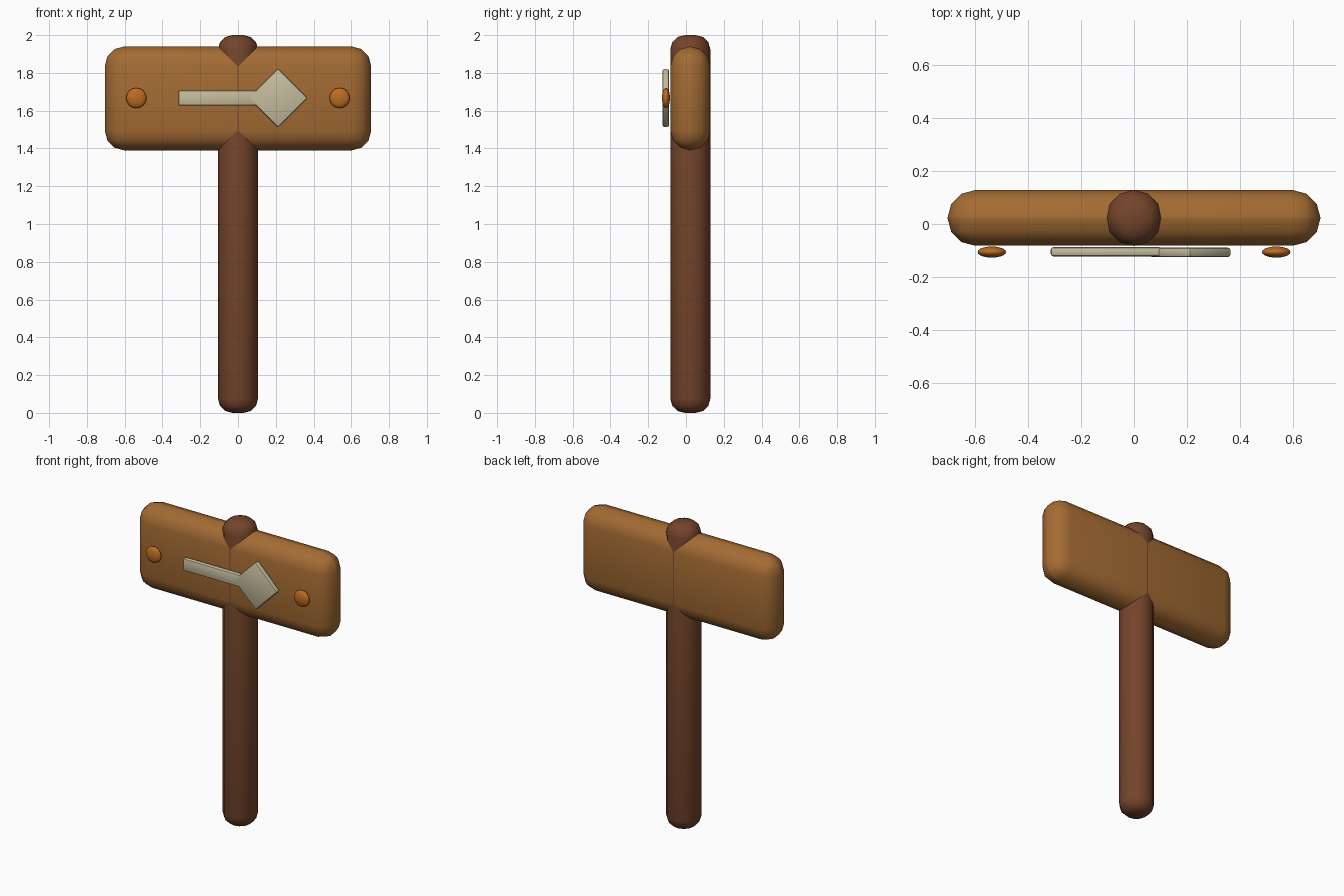
import bpy, bmesh, math
from mathutils import Matrix, Vector

if "Cube" in bpy.data.objects:
    bpy.data.objects.remove(bpy.data.objects["Cube"])


def material(name, rgb):
    m = bpy.data.materials.new(name)
    m.diffuse_color = (*rgb, 1)
    m.use_nodes = True
    m.node_tree.nodes["Principled BSDF"].inputs["Base Color"].default_value = m.diffuse_color
    return m


DARK = material("dark_wood", (0.175, 0.058, 0.024))
WOOD = material("light_wood", (0.37, 0.148, 0.033))
PALE = material("pale_paint", (0.56, 0.51, 0.34))
PEG = material("orange_peg", (0.50, 0.15, 0.015))


def finish(name, bm, mat, angle=40):
    me = bpy.data.meshes.new(name)
    bmesh.ops.recalc_face_normals(bm, faces=bm.faces)
    bm.to_mesh(me)
    bm.free()
    ob = bpy.data.objects.new(name, me)
    bpy.context.collection.objects.link(ob)
    me.materials.append(mat)
    bpy.ops.object.select_all(action='DESELECT')
    ob.select_set(True)
    bpy.context.view_layer.objects.active = ob
    bpy.ops.object.shade_smooth_by_angle(angle=math.radians(angle))
    return ob


def box(name, centre, size, bevel, segments, mat, turn=0):
    bm = bmesh.new()
    bmesh.ops.create_cube(bm, size=1)
    bmesh.ops.scale(bm, vec=size, verts=bm.verts)
    bmesh.ops.bevel(bm, geom=bm.edges[:], offset=bevel, segments=segments,
                    profile=0.5, affect='EDGES')
    bmesh.ops.transform(bm, verts=bm.verts, matrix=Matrix.Translation(centre)
                        @ Matrix.Rotation(turn, 4, 'Y'))
    return finish(name, bm, mat)


MID_Y = 0.023

# Post: 12-sided with rounded ends
bm = bmesh.new()
bmesh.ops.create_cone(bm, cap_ends=True, segments=12, radius1=0.106, radius2=0.106, depth=2)
rims = [e for e in bm.edges if abs(e.verts[0].co.z - e.verts[1].co.z) < 0.01]
bmesh.ops.bevel(bm, geom=rims, offset=0.075, segments=3, profile=0.5, affect='EDGES')
bmesh.ops.translate(bm, vec=(0, MID_Y, 1), verts=bm.verts)
finish("post", bm, DARK)

# Sign board with fully rounded edges
box("sign_board", (0, MID_Y, 1.665), (1.41, 0.21, 0.55), 0.103, 3, WOOD)

# Arrow: shaft and turned square head
box("arrow_shaft", (-0.105, -0.105, 1.667), (0.42, 0.035, 0.08), 0.01, 2, PALE)
box("arrow_head", (0.212, -0.107, 1.667), (0.222, 0.036, 0.222), 0.01, 2, PALE, math.pi / 4)

# Pegs at both ends of the board
for side, x in (("left", -0.538), ("right", 0.538)):
    bm = bmesh.new()
    bmesh.ops.create_uvsphere(bm, u_segments=16, v_segments=10, radius=1)
    bmesh.ops.scale(bm, vec=(0.054, 0.054, 0.021), verts=bm.verts)
    bmesh.ops.transform(bm, verts=bm.verts, matrix=Matrix.Translation((x, -0.106, 1.667))
                        @ Matrix.Rotation(math.pi / 2, 4, 'X'))
    finish(side + "_peg", bm, PEG, 60)
